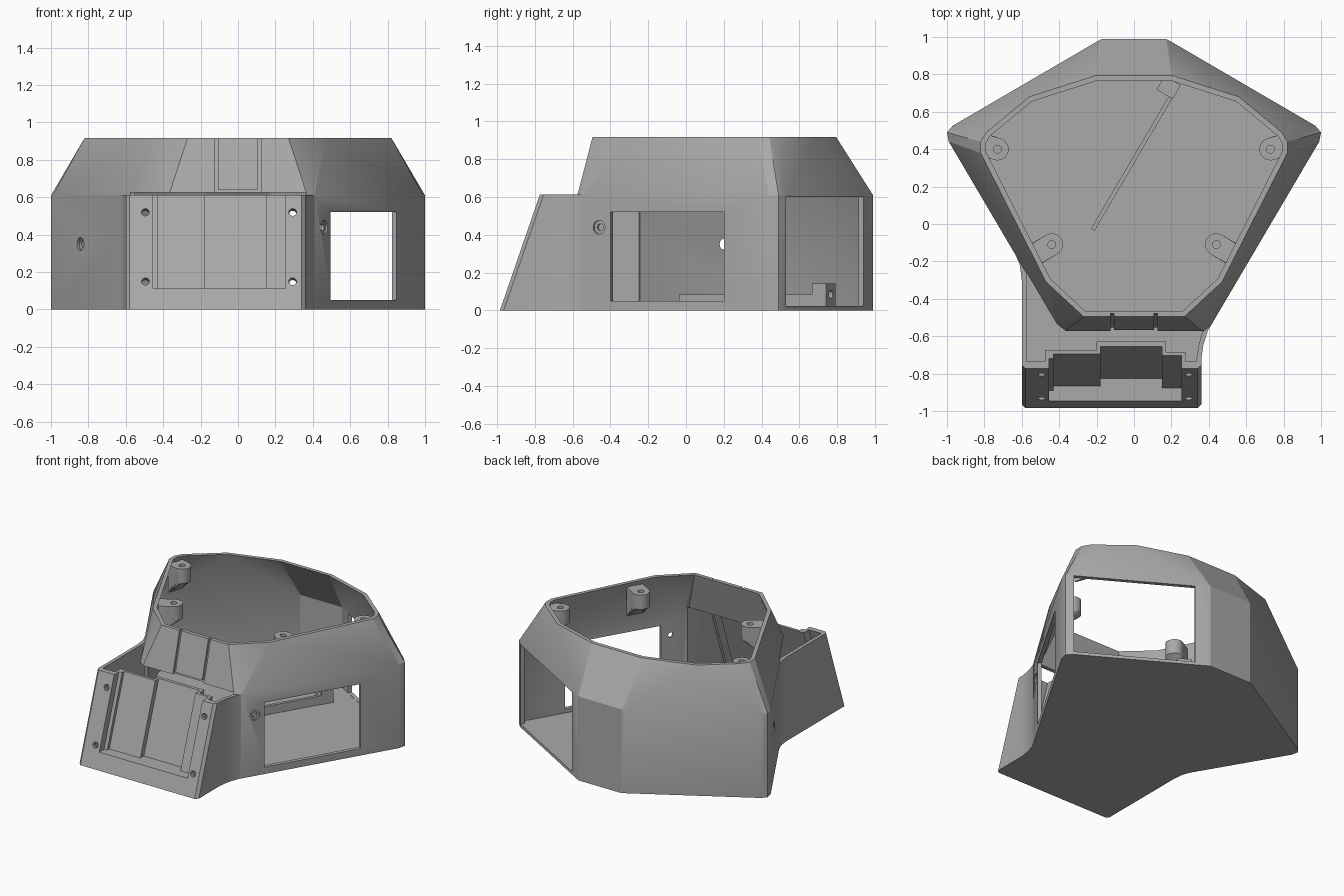
import bpy, bmesh, math
from mathutils import Vector, Matrix

cube = bpy.data.objects.get("Cube")
if cube:
    bpy.data.objects.remove(cube, do_unlink=True)

mat = bpy.data.materials.new("plain_grey")
mat.use_nodes = True
GREY = (0.4, 0.4, 0.4, 1)
mat.diffuse_color = GREY
mat.node_tree.nodes["Principled BSDF"].inputs["Base Color"].default_value = GREY


def loft(name, rings):
    """Closed solid through rings of equal point count."""
    bm = bmesh.new()
    vs = [[bm.verts.new(p) for p in r] for r in rings]
    n = len(vs[0])
    for a, b in zip(vs, vs[1:]):
        for i in range(n):
            j = (i + 1) % n
            bm.faces.new((a[i], a[j], b[j], b[i]))
    bm.faces.new(vs[0][::-1])
    bm.faces.new(vs[-1])
    bmesh.ops.triangulate(bm, faces=[f for f in bm.faces if len(f.verts) == 4])
    bmesh.ops.recalc_face_normals(bm, faces=bm.faces)
    me = bpy.data.meshes.new(name)
    bm.to_mesh(me)
    bm.free()
    me.materials.append(mat)
    ob = bpy.data.objects.new(name, me)
    bpy.context.collection.objects.link(ob)
    return ob


def prism(name, pts, z0, z1, slope=0.0, limit=9.0):
    """Extruded plan outline; points in front of limit lean back with height."""
    return loft(name, [[(x, y + (slope * z if y < limit else 0), z) for x, y in pts]
                       for z in (z0, z1)])


def rect(x0, x1, y0, y1):
    return [(x0, y0), (x1, y0), (x1, y1), (x0, y1)]


def block(name, centre, size, angle=0.0):
    x, y, z = (s / 2 for s in size)
    ob = loft(name, [[(a, b, h) for a, b in rect(-x, x, -y, y)] for h in (-z, z)])
    ob.data.transform(Matrix.Translation(centre) @ Matrix.Rotation(angle, 4, 'Z'))
    return ob


def rod(name, centre, axis, r, length, sides=20):
    ring = [(r * math.cos(i * math.tau / sides), r * math.sin(i * math.tau / sides))
            for i in range(sides)]
    ob = loft(name, [[(x, y, z) for x, y in ring] for z in (-length / 2, length / 2)])
    turn = Vector(axis).to_track_quat('Z', 'Y').to_matrix().to_4x4()
    ob.data.transform(Matrix.Translation(centre) @ turn)
    return ob


def combine(target, other, op='DIFFERENCE'):
    mod = target.modifiers.new("join", 'BOOLEAN')
    mod.object, mod.operation, mod.solver = other, op, 'EXACT'
    bpy.context.view_layer.objects.active = target
    bpy.ops.object.modifier_apply(modifier=mod.name)
    bpy.data.objects.remove(other, do_unlink=True)


def mirrored(half):
    return half + [(-x, y) for x, y in reversed(half)]


def inset(pts, d):
    """Mitred inward offset of a clockwise outline."""
    out = []
    for i, p in enumerate(pts):
        p = Vector(p)
        a = (p - Vector(pts[i - 1])).normalized()
        b = (Vector(pts[(i + 1) % len(pts)]) - p).normalized()
        na, nb = Vector((a.y, -a.x)), Vector((b.y, -b.x))
        q = p + (na + nb) * d / (1 + na.dot(nb))
        out.append((q.x, q.y))
    return out


def at(pts, z):
    return [(x, y, z) for x, y in pts]


# Main shell: straight lower walls, tapered upper walls
EAVE, RIM, FLOOR = 0.61, 0.917, 0.02
lower = mirrored([(.17, .99), (.19, .98), (.97, .525), (1, .49), (.99, .44),
                  (.41, -.545), (.37, -.575)])
upper = mirrored([(.2, .795), (.56, .68), (.79, .49), (.82, .44), (.82, .38),
                  (.47, -.31), (.27, -.495)])
shell = loft("shell", [at(lower, 0), at(lower, EAVE), at(upper, RIM)])

# Front housing with leaning face
LEAN = 0.345
housing = [(-.6, -.965), (-.58, -.985), (.34, -.985), (.36, -.965), (.36, -.72),
           (.37, -.65), (.395, -.57), (.44, -.49), (.3, -.1), (-.4, -.1),
           (-.635, -.16), (-.61, -.22), (-.6, -.3)]
combine(shell, prism("housing", housing, 0, EAVE + .002, LEAN, -.75), 'UNION')

# Hollow interiors
li, ui = inset(lower, .028), inset(upper, .028)
combine(shell, loft("room", [at(li, FLOOR), at(li, EAVE - .005), at(ui, RIM), at(ui, RIM + .05)]))
F = -.985
bay = [(-.575, F + .04), (-.475, F + .04), (-.475, F + .10), (-.2, F + .10),
       (-.2, F + .145), (.17, F + .145), (.17, F + .09), (.275, F + .09),
       (.275, F + .04), (.335, F + .04), (.335, -.72), (.345, -.65), (.37, -.56),
       (.33, -.25), (-.4, -.2), (-.575, -.25)]
combine(shell, prism("bay", bay, FLOOR, EAVE + .015, LEAN, -.75))

# Stepped recess in the leaning face
recess = [(-.455, F - .08), (.255, F - .08), (.255, F + .07), (.15, F + .07),
          (.15, F + .12), (-.18, F + .12), (-.18, F + .08), (-.43, F + .08),
          (-.43, F + .055), (-.455, F + .055)]
combine(shell, prism("recess", recess, .113, EAVE + .03, LEAN))

# Screw holes in the leaning face
for x in (-.495, .292):
    for z in (.15, .52):
        c = (x, F + LEAN * z, z)
        combine(shell, rod("screw", c, (0, -1, LEAN), .021, .12, 12))

# Hatch grooves on the upper front wall
for x0, x1, z0, z1 in ((-.125, -.108, .625, 1), (.108, .125, .625, 1), (-.12, .12, .625, .642)):
    combine(shell, prism("groove", rect(x0, x1, -.8, -.714), z0, z1, .258))

# Side window and rear opening
side = math.atan2(.985, .58)
rear = math.atan2(-.455, .78)
combine(shell, block("window", (.672, -.1, .285), (.696, .16, .47), side))
combine(shell, block("opening", (.61, .7325, .311), (.81, .14, .578), rear))

# Round ports in the side walls
for s, x, y, z, r in ((1, .46, -.46, .44, .018), (-1, -.842, .19, .35, .03)):
    n = Vector((s * .862, -.507, 0))
    c = Vector((x, y, z))
    combine(shell, rod("port", c, n, r, .2))
    combine(shell, rod("counterbore", c, n, .036, .022))

# Screw bosses under the rim, tapering into the wall
bosses = []
for s in (1, -1):
    for x, y, dx, dy, reach in ((.73, .4, .95, .3, .075), (.44, -.11, .862, -.507, .1)):
        c, d = Vector((s * x, y)), Vector((s * dx, dy)).normalized()
        t = Vector((-d.y, d.x))
        arc = [c - d * .06 * math.sin(a) + t * .06 * math.cos(a)
               for a in (math.pi * i / 12 for i in range(13))]
        back = [c + d * reach - t * .058, c + d * reach + t * .058]
        top = arc + back
        foot = [p + d * ((c + d * reach - p).dot(d)) * .9 for p in top]
        boss = loft("rim_boss", [at(foot, .68), at(top, .78), at(top, .885)])
        combine(boss, rod("bore", (c.x, c.y, .87), (0, 0, 1), .021, .12))
        bosses.append(boss)

# Divider rail and end block on the floor
run = math.atan2(.75, .44)
rail = block("floor_rail", (0, .345, .05), (.87, .022, .066), run)
stop = block("rail_stop", (.185, .73, .079), (.085, .1, .124), run)
combine(stop, rod("stop_hole", (.185, .73, .085), (math.cos(run), math.sin(run), 0), .02, .3))

# Smooth shading with crisp edges
bpy.ops.object.select_all(action='DESELECT')
for ob in [shell, *bosses]:
    ob.select_set(True)
bpy.context.view_layer.objects.active = shell
bpy.ops.object.shade_smooth_by_angle(angle=math.radians(22))
